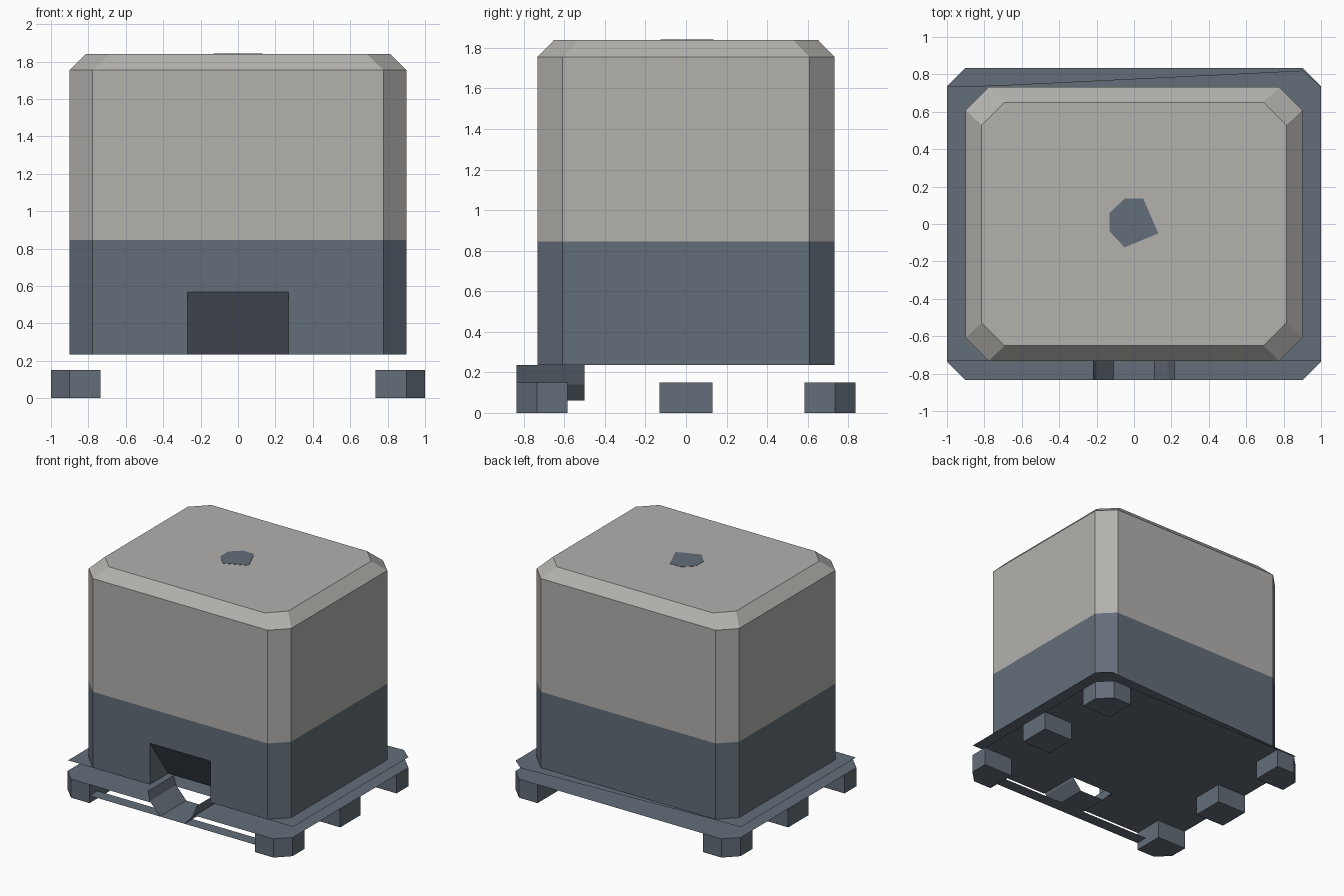
import bpy, bmesh

cube = bpy.data.objects.get("Cube")
if cube:
    bpy.data.objects.remove(cube, do_unlink=True)


def material(name, color):
    m = bpy.data.materials.new(name)
    m.use_nodes = True
    m.diffuse_color = (*color, 1)
    m.node_tree.nodes["Principled BSDF"].inputs["Base Color"].default_value = (*color, 1)
    return m


BEIGE = material("warm grey", (0.45, 0.44, 0.42))
SLATE = material("slate blue", (0.125, 0.153, 0.19))


def loft(name, rings, mats, cap=True):
    """Skin a list of closed point rings, one above the other."""
    bm = bmesh.new()
    vs = [[bm.verts.new(p) for p in ring] for ring in rings]
    n = len(vs[0])
    for a, b in zip(vs, vs[1:]):
        for i in range(n):
            j = (i + 1) % n
            bm.faces.new((a[i], a[j], b[j], b[i]))
    if cap:
        bm.faces.new(vs[0])
        if len(vs) > 1:
            bm.faces.new(vs[-1])
    if len(vs) > 1:
        bmesh.ops.recalc_face_normals(bm, faces=bm.faces)
    me = bpy.data.meshes.new(name)
    bm.to_mesh(me)
    bm.free()
    for m in mats:
        me.materials.append(m)
    ob = bpy.data.objects.new(name, me)
    bpy.context.collection.objects.link(ob)
    return ob


def prism(name, outline, z0, z1, mat):
    return loft(name, [[(x, y, z) for x, y in outline] for z in (z0, z1)], [mat])


def sheet(name, outline, z, mat):
    return loft(name, [[(x, y, z) for x, y in outline]], [mat])


def octagon(hx, hy, c, z):
    """Rectangle with cut corners."""
    quarter = [(hx, hy - c), (hx - c, hy)]
    pts = []
    for sx, sy in ((1, 1), (-1, 1), (-1, -1), (1, -1)):
        corner = [(sx * x, sy * y, z) for x, y in quarter]
        pts += corner if sx * sy > 0 else corner[::-1]
    return pts


# Tank body: chamfered box, slate below the colour line
BASE, LINE, SHOULDER, TOP = 0.235, 0.845, 1.755, 1.84
tank = loft("tank_body", [octagon(0.9, 0.733, 0.123, BASE),
                          octagon(0.9, 0.733, 0.123, LINE),
                          octagon(0.9, 0.733, 0.123, SHOULDER),
                          octagon(0.815, 0.65, 0.123, TOP)], [BEIGE, SLATE])
for f in tank.data.polygons:
    f.material_index = 1 if f.center.z < LINE else 0

# Wedge recess in the front for the outlet
wedge = [(-0.8, 0.663), (-0.8, 0.2), (-0.475, 0.2)]
cutter = loft("recess_cutter", [[(x, y, z) for y, z in wedge] for x in (-0.27, 0.27)],
              [BEIGE, SLATE])
for f in cutter.data.polygons:
    f.material_index = 1
cutter.hide_render = True
cut = tank.modifiers.new("recess", 'BOOLEAN')
cut.operation = 'DIFFERENCE'
cut.solver = 'EXACT'
cut.object = cutter
bpy.context.view_layer.objects.active = tank
bpy.ops.object.modifier_apply(modifier=cut.name)
bpy.data.objects.remove(cutter, do_unlink=True)

# Filler cap on top
prism("filler_cap", [(-0.13, -0.04), (-0.05, -0.125), (0.13, -0.05),
                     (0.05, 0.135), (-0.05, 0.135), (-0.13, 0.06)],
      TOP - 0.01, TOP + 0.002, SLATE)

# Pallet deck: two thin layers, notched around the outlet
sheet("deck_top", [(-1, -0.73), (-0.27, -0.73), (-0.27, -0.5), (0.27, -0.5),
                   (0.27, -0.73), (1, -0.73), (1, 0.735), (0.9, 0.82),
                   (-0.75, 0.74), (-1, 0.735)], BASE - 0.002, SLATE)
sheet("deck_bottom", [(-0.9, -0.835), (-0.2, -0.835), (-0.2, -0.5), (0.2, -0.5),
                      (0.2, -0.835), (0.9, -0.835), (1, -0.735), (1, 0.735),
                      (0.9, 0.835), (-0.9, 0.835), (-1, 0.735), (-1, -0.735)],
      0.15, SLATE)

# Front rail between the feet
sheet("front_rail", [(-0.735, -0.835), (0.735, -0.835),
                     (0.735, -0.735), (-0.735, -0.735)], 0.06, SLATE)

# Feet: cut-corner blocks at the corners, plain blocks midway on each side
foot = [(0.735, 0.585), (1, 0.585), (1, 0.735), (0.9, 0.835), (0.735, 0.835)]
for sx, side in ((1, "left"), (-1, "right")):
    for sy, end in ((-1, "front"), (1, "back")):
        prism(f"{end}_{side}_foot", [(sx * x, sy * y) for x, y in foot], 0, 0.15, SLATE)
    prism(f"middle_{side}_foot", [(sx * x, y) for x, y in
                                  ((0.735, -0.13), (1, -0.13), (1, 0.13), (0.735, 0.13))],
          0, 0.15, SLATE)

# Outlet trough: thin open channel under the recess
section = [(-0.22, 0.235), (-0.2, 0.16), (-0.11, 0.06),
           (0.11, 0.06), (0.18, 0.14), (0.22, 0.235)]
bm = bmesh.new()
rows = [[bm.verts.new((x, y, z)) for x, z in section] for y in (-0.835, -0.5)]
for i in range(len(section) - 1):
    bm.faces.new((rows[0][i], rows[0][i + 1], rows[1][i + 1], rows[1][i]))
trough_mesh = bpy.data.meshes.new("outlet_trough")
bm.to_mesh(trough_mesh)
bm.free()
trough_mesh.materials.append(SLATE)
bpy.context.collection.objects.link(bpy.data.objects.new("outlet_trough", trough_mesh))
